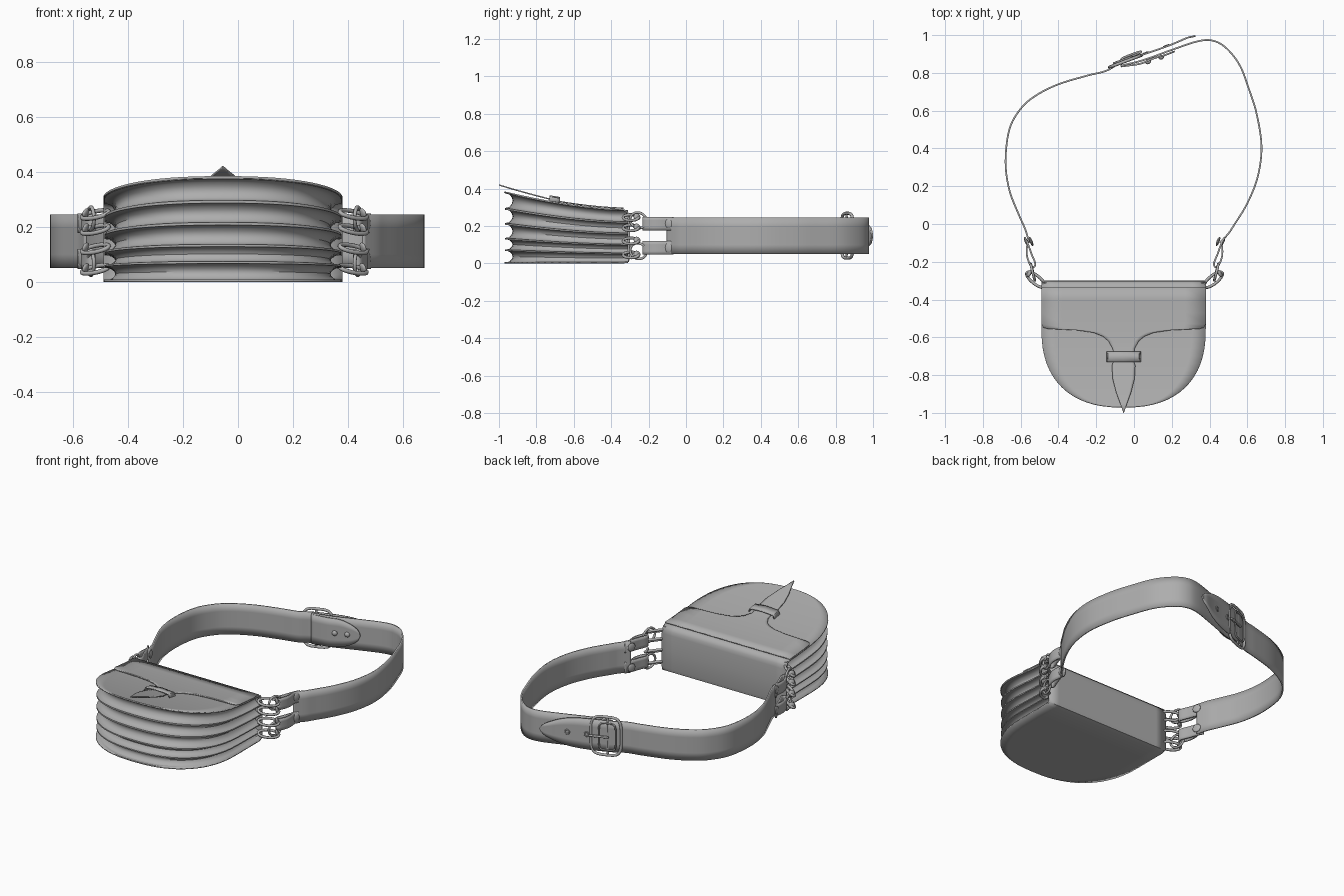
import bpy, bmesh, math
from mathutils import Vector

if "Cube" in bpy.data.objects:
    bpy.data.objects.remove(bpy.data.objects["Cube"])

CX, HW, Z_MID = -0.055, 0.435, 0.148   # bag centre, bag half width, strap mid height

leather = bpy.data.materials.new("grey_leather")
leather.diffuse_color = (0.42, 0.42, 0.42, 1)
leather.use_nodes = True
leather.node_tree.nodes["Principled BSDF"].inputs["Base Color"].default_value = leather.diffuse_color


def finish(ob, thickness=0, offset=0, angle=35):
    ob.data.materials.append(leather)
    bpy.ops.object.select_all(action='DESELECT')
    bpy.context.view_layer.objects.active = ob
    ob.select_set(True)
    if ob.type == 'CURVE':
        bpy.ops.object.convert(target='MESH')
        ob = bpy.context.object
    bpy.ops.object.shade_smooth_by_angle(angle=math.radians(angle))
    if thickness:
        m = ob.modifiers.new("thickness", 'SOLIDIFY')
        m.thickness, m.offset = thickness, offset
    return ob


def loft(name, rows, thickness=0, offset=0):
    """Skin a list of equally long point rows."""
    bm = bmesh.new()
    vs = [[bm.verts.new(p) for p in r] for r in rows]
    for a, b in zip(vs, vs[1:]):
        for i in range(len(a) - 1):
            bm.faces.new((a[i], a[i + 1], b[i + 1], b[i]))
    bmesh.ops.remove_doubles(bm, verts=bm.verts, dist=0.0004)
    bmesh.ops.recalc_face_normals(bm, faces=bm.faces)
    me = bpy.data.meshes.new(name)
    bm.to_mesh(me)
    bm.free()
    ob = bpy.data.objects.new(name, me)
    bpy.context.collection.objects.link(ob)
    return finish(ob, thickness, offset)


def spline(pts, n=6):
    """Catmull-Rom samples through the points."""
    p = [Vector(q) for q in pts]
    p = [2 * p[0] - p[1]] + p + [2 * p[-1] - p[-2]]
    out = []
    for i in range(1, len(p) - 2):
        a, b, c, d = p[i - 1:i + 3]
        for k in range(n):
            t = k / n
            out.append(0.5 * (2 * b + (c - a) * t + (2 * a - 5 * b + 4 * c - d) * t * t
                              + (3 * b - a - 3 * c + d) * t ** 3))
    return out + [p[-2]]


def ribbon(name, pts, z=Z_MID, thickness=0.009):
    """Upright leather band along (x, y, half height) points."""
    rows = [[(q.x, q.y, z + s * max(q.z, 0.001)) for s in (-1, -0.5, 0, 0.5, 1)]
            for q in spline(pts)]
    return loft(name, rows, thickness)


def ring(name, c, u, v, a, b, r, power=2):
    """Closed wire loop, round or squarish."""
    cu = bpy.data.curves.new(name, 'CURVE')
    cu.dimensions, cu.bevel_depth, cu.bevel_resolution = '3D', r, 2
    sp = cu.splines.new('POLY')
    n = 40
    sp.points.add(n - 1)
    u, v = Vector(u).normalized(), Vector(v).normalized()
    for i in range(n):
        t = 2 * math.pi * i / n
        e = [math.copysign(abs(f) ** (2 / power), f) for f in (math.cos(t), math.sin(t))]
        sp.points[i].co = (*(Vector(c) + u * a * e[0] + v * b * e[1]), 1)
    sp.use_cyclic_u = True
    ob = bpy.data.objects.new(name, cu)
    bpy.context.collection.objects.link(ob)
    return finish(ob, angle=60)


def stud(name, c, normal, r, depth):
    """Flattened round rivet."""
    bpy.ops.mesh.primitive_uv_sphere_add(segments=16, ring_count=8, location=c)
    ob = bpy.context.object
    ob.name, ob.scale = name, (r, r, depth)
    ob.rotation_euler = Vector(normal).to_track_quat('Z', 'Y').to_euler()
    return finish(ob, angle=60)


def top_z(y):
    return 0.29 + 0.095 * (max(0, -0.33 - y) / 0.64) ** 1.6


def corner(a):
    """Rounded front outline: half width and y for an angle."""
    return (HW * max(0, math.cos(a)) ** 0.833, -0.55 - 0.42 * math.sin(a) ** 0.833)


arc = [corner(math.pi / 2 * i / 16) for i in range(17)]

# Outer shell: bottom, back and flap in one folded sheet
path = [(w, y, 0.0) for w, y in reversed(arc)]
path += [(HW, y, z) for y, z in ((-0.45, 0), (-0.33, 0), (-0.305, 0.008), (-0.30, 0.03),
                                 (-0.30, 0.14), (-0.30, 0.24), (-0.303, 0.262),
                                 (-0.312, 0.278), (-0.33, 0.289), (-0.45, top_z(-0.45)))]
path += [(w, y, top_z(y)) for w, y in arc]
loft("bag_shell", [[(CX + w * (i / 6 - 1), y, z) for i in range(13)] for w, y, z in path],
     0.008, -1)

# Accordion gusset: pleats with thin ridges and round valleys
half = [(HW, -0.31), (HW, -0.40), (HW, -0.48)] + arc
outline = half + [(-w, y) for w, y in reversed(half[:-1])]
levels = [0, 0.18, 0.34, 0.55, 0.76, 0.99]
rows = []
for f0, f1 in zip(levels, levels[1:]):
    for u in (0, 0.06, 0.09, 0.18, 0.33, 0.5, 0.67, 0.82, 0.91, 0.94, 1):
        d = 0.003 + (0 if u < 0.07 or u > 0.93 else 0.04 * math.sin(math.pi * u) ** 0.6)
        f = f0 + (f1 - f0) * u
        rows.append([(CX + w * (1 - d / HW), -0.31 + (y + 0.31) * (1 - d / 0.66),
                      0.002 + f * (top_z(y) - 0.004)) for w, y in outline])
loft("pleated_gusset", rows)

# Yoke over the flap, running into the pointed closing tongue
yoke = [(-0.335, HW), (-0.40, HW), (-0.47, HW), (-0.53, HW), (-0.548, 0.425), (-0.555, 0.40),
        (-0.562, 0.25), (-0.575, 0.16), (-0.595, 0.11), (-0.62, 0.08), (-0.66, 0.058),
        (-0.72, 0.052), (-0.75, 0.062), (-0.82, 0.058), (-0.89, 0.04), (-0.95, 0.018),
        (-1.0, 0.001)]
loft("flap_yoke_and_tongue",
     [[(CX + w * (i / 4 - 1), y, top_z(y) + 0.005 + 0.022 * max(0, (-0.66 - y) / 0.34))
       for i in range(9)] for y, w in yoke], 0.007)

# Keeper loop across the tongue
keeper = [(-0.088, 0.0), (-0.08, 0.02), (0, 0.026), (0.08, 0.02), (0.088, 0.0)]
loft("tongue_keeper", [[(CX + x, y, top_z(y) + z) for x, z in keeper]
                       for y in (-0.675, -0.70, -0.73)], 0.007)

# Shoulder strap, long left part ending in the pointed tip
H = 0.097
ribbon("strap_left", [(-0.555, -0.10, H), (-0.575, -0.03, H), (-0.61, 0.05, H), (-0.66, 0.18, H),
                      (-0.68, 0.33, H), (-0.66, 0.50, H), (-0.60, 0.61, H), (-0.52, 0.68, H),
                      (-0.40, 0.74, H), (-0.25, 0.785, H), (-0.15, 0.81, H), (-0.08, 0.848, H),
                      (0.02, 0.887, H), (0.13, 0.925, 0.092), (0.21, 0.955, 0.075),
                      (0.28, 0.985, 0.045), (0.31, 0.992, 0.025), (0.325, 0.996, 0.004)])
# Right part carrying the buckle
ribbon("strap_right", [(0.455, -0.10, H), (0.50, -0.05, H), (0.53, -0.005, H), (0.60, 0.11, H),
                       (0.655, 0.25, H), (0.675, 0.41, H), (0.65, 0.58, H), (0.61, 0.71, H),
                       (0.56, 0.84, H), (0.49, 0.93, H), (0.42, 0.97, H), (0.34, 0.968, H),
                       (0.20, 0.922, H), (0.05, 0.868, H), (-0.07, 0.838, H)])
# Turned-back end, riveted inside
ribbon("strap_fold", [(-0.07, 0.834, 0.09), (0.03, 0.848, 0.09), (0.10, 0.875, 0.085),
                      (0.16, 0.893, 0.065), (0.20, 0.908, 0.035), (0.215, 0.914, 0.004)])

# Buckle frame, bar, pin, rivets and tip holes
D, N, UP = Vector((0.937, 0.35, 0)), Vector((-0.35, 0.937, 0)), Vector((0, 0, 1))
bc = Vector((-0.045, 0.862, Z_MID))
ring("buckle_frame", bc, D, UP, 0.09, 0.12, 0.0085, 4)
ring("buckle_bar", bc - D * 0.01, D, UP, 0.004, 0.118, 0.006)
ring("buckle_pin", bc + D * 0.04 + N * 0.018, D, N, 0.055, 0.004, 0.006)
ring("buckle_keeper", bc - D * 0.01 + N * 0.012, D, UP, 0.05, 0.085, 0.005, 5)
for x, y in ((0.075, 0.858), (0.145, 0.883)):
    stud("fold_rivet", (x, y, Z_MID), N, 0.016, 0.012)
for x, y in ((0.06, 0.906), (0.17, 0.944)):
    ring("tip_eyelet", (x, y, Z_MID), D, UP, 0.013, 0.013, 0.004)

# Strap ends and hardware on both sides
SX = -0.05
for s in (1, -1):
    side = "right" if s > 0 else "left"

    def mx(x):
        return SX + s * (x - SX)

    for z in (0.213, 0.083):
        w = 0.036
        # looped tab around its ring
        ribbon(f"strap_tab_{side}",
               [(mx(x), y, w) for x, y in ((0.48, -0.07), (0.462, -0.105), (0.442, -0.16),
                                           (0.424, -0.205), (0.428, -0.226), (0.446, -0.222),
                                           (0.464, -0.18), (0.468, -0.14), (0.462, -0.09))], z)
        for o in (-0.012, 0.014):
            stud(f"tab_rivet_{side}", (mx(0.457 + o), -0.092, z), (s, -0.4, 0), 0.026, 0.008)
        # upright ring through the tab
        ring(f"tab_ring_{side}", (mx(0.436), -0.255, z + (0.017 if z > 0.15 else -0.017)),
             (s * 0.25, 1, 0), (0, -0.1, 1), 0.045, 0.042, 0.007)
    # oval links joining the pleats to the rings
    for z in (0.245, 0.19, 0.12, 0.045):
        ring(f"pleat_link_{side}", (mx(0.42), -0.295, z), (s * 0.75, 0.6, -0.1),
             (-s * 0.5, 0.6, 0.5), 0.06, 0.026, 0.008)
        stud(f"pleat_link_stud_{side}", (mx(0.455), -0.262, z + 0.004), (s, 0.5, 0.4), 0.02, 0.009)
